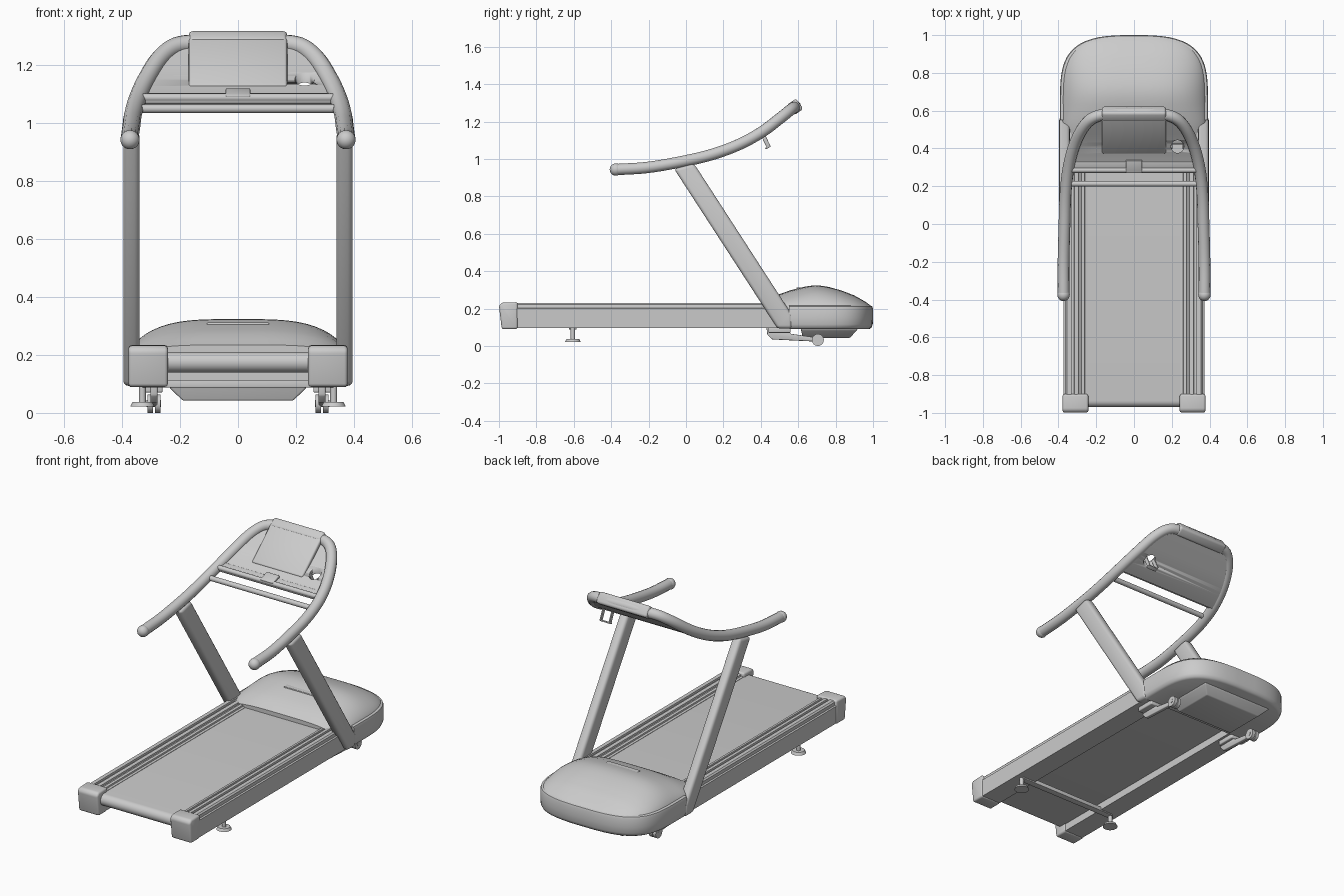
import bpy, bmesh, math
from mathutils import Matrix, Vector

cube = bpy.data.objects.get("Cube")
if cube:
    bpy.data.objects.remove(cube, do_unlink=True)

grey = bpy.data.materials.new("light_grey")
grey.use_nodes = True
grey.diffuse_color = (0.6, 0.6, 0.6, 1)
grey.node_tree.nodes["Principled BSDF"].inputs["Base Color"].default_value = (0.6, 0.6, 0.6, 1)


def finish(name, bm, angle=35):
    bmesh.ops.recalc_face_normals(bm, faces=bm.faces)
    mesh = bpy.data.meshes.new(name)
    bm.to_mesh(mesh)
    bm.free()
    mesh.materials.append(grey)
    ob = bpy.data.objects.new(name, mesh)
    bpy.context.collection.objects.link(ob)
    bpy.ops.object.select_all(action='DESELECT')
    ob.select_set(True)
    bpy.context.view_layer.objects.active = ob
    bpy.ops.object.shade_smooth_by_angle(angle=math.radians(angle))
    return ob


def round_edges(bm, width, segments=3):
    if width:
        bmesh.ops.bevel(bm, geom=bm.edges[:], offset=width, segments=segments,
                        profile=0.5, affect='EDGES', clamp_overlap=True)


def box(name, centre, size, bevel=0.0, tilt=0.0):
    bm = bmesh.new()
    bmesh.ops.create_cube(bm, size=1)
    bmesh.ops.scale(bm, vec=size, verts=bm.verts)
    round_edges(bm, bevel)
    bmesh.ops.transform(bm, verts=bm.verts, matrix=Matrix.Translation(centre)
                        @ Matrix.Rotation(math.radians(tilt), 4, 'X'))
    return finish(name, bm)


def loft(name, rings, bevel=0.0, angle=35):
    """Skin equal closed rings and cap both ends."""
    bm = bmesh.new()
    loops = [[bm.verts.new(p) for p in ring] for ring in rings]
    n = len(loops[0])
    for a, b in zip(loops, loops[1:]):
        for i in range(n):
            j = (i + 1) % n
            bm.faces.new((a[i], a[j], b[j], b[i]))
    bm.faces.new(loops[0])
    bm.faces.new(loops[-1])
    bmesh.ops.recalc_face_normals(bm, faces=bm.faces)
    round_edges(bm, bevel)
    return finish(name, bm, angle)


def prism(name, profile, axis, start, end, bevel=0.0):
    """Extrude a 2D profile along one axis."""
    place = {'x': lambda p, d: (d, p[0], p[1]),
             'y': lambda p, d: (p[0], d, p[1]),
             'z': lambda p, d: (p[0], p[1], d)}[axis]
    return loft(name, [[place(p, d) for p in profile] for d in (start, end)], bevel)


def rod(name, a, b, r, r2=None, sides=24, bevel=0.0):
    a, b = Vector(a), Vector(b)
    bm = bmesh.new()
    turn = (b - a).to_track_quat('Z', 'Y').to_matrix().to_4x4()
    bmesh.ops.create_cone(bm, cap_ends=True, segments=sides, radius1=r,
                          radius2=r2 or r, depth=(b - a).length,
                          matrix=Matrix.Translation((a + b) / 2) @ turn)
    return finish(name, bm)


def interp(points, t):
    for a, b in zip(points, points[1:]):
        if t <= b[0]:
            return a[1] + (b[1] - a[1]) * (t - a[0]) / (b[0] - a[0])
    return points[-1][1]


def spline(points, steps=6):
    """Smooth path through the points."""
    pts = [Vector(p) for p in points]
    pts = [2 * pts[0] - pts[1]] + pts + [2 * pts[-1] - pts[-2]]
    out = []
    for p0, p1, p2, p3 in zip(pts, pts[1:], pts[2:], pts[3:]):
        for k in range(steps):
            t = k / steps
            out.append(0.5 * (2 * p1 + (p2 - p0) * t + (2 * p0 - 5 * p1 + 4 * p2 - p3) * t * t
                              + (3 * p1 - p0 - 3 * p2 + p3) * t ** 3))
    return out + [pts[-2]]


# Running belt wrapped round the rear roller
arc = [math.radians(90 + 180 * i / 12) for i in range(13)]
belt = [(0.6, 0.21)] + [(-0.935 + 0.035 * math.cos(a), 0.175 + 0.035 * math.sin(a)) for a in arc]
prism("running_belt", belt + [(0.6, 0.14)], 'x', -0.246, 0.246)

# Side rails with grooved foot boards, end caps, posts, feet and wheels
rail = [(0.246, 0.095), (0.372, 0.095), (0.374, 0.2), (0.366, 0.204), (0.364, 0.222),
        (0.356, 0.23), (0.332, 0.23), (0.33, 0.22), (0.318, 0.22), (0.316, 0.229),
        (0.294, 0.227), (0.292, 0.217), (0.28, 0.217), (0.278, 0.224), (0.262, 0.222),
        (0.26, 0.214), (0.246, 0.212)]
post = [(-0.064, 0.947), (0.043, 0.975), (0.567, 0.166), (0.567, 0.093), (0.49, 0.093)]
arm = [(0.43, 0.1), (0.435, 0.06), (0.46, 0.035), (0.66, 0.025), (0.7, 0.025),
       (0.7, 0.045), (0.65, 0.052), (0.56, 0.065), (0.54, 0.1)]
cap = [(-0.985, 0.09), (-0.9, 0.09), (-0.9, 0.234), (-0.985, 0.232), (-1.0, 0.215)]
for side, s in (("left", 1), ("right", -1)):
    prism(side + "_rail", [(s * x, z) for x, z in rail], 'y', -0.93, 0.6)
    prism(side + "_end_cap", cap, 'x', s * 0.242, s * 0.378, 0.012)
    prism(side + "_post", post, 'x', s * 0.34, s * 0.396, 0.018)
    prism(side + "_wheel_arm", arm, 'x', s * 0.278, s * 0.302, 0.005)
    box(side + "_wheel_mount", (s * 0.3, 0.5, 0.085), (0.08, 0.12, 0.03), 0.006)
    rod(side + "_axle", (s * 0.265, 0.705, 0.032), (s * 0.315, 0.705, 0.032), 0.012)
    for label, x in (("inner", 0.277), ("outer", 0.303)):
        rod(f"{side}_{label}_wheel", (s * (x - 0.01), 0.705, 0.032),
            (s * (x + 0.01), 0.705, 0.032), 0.032)
    rod(side + "_foot_stem", (s * 0.33, -0.605, 0.03), (s * 0.33, -0.605, 0.11), 0.012)
    rod(side + "_foot_pad", (s * 0.33, -0.605, 0.022), (s * 0.33, -0.605, 0.038), 0.042, 0.034)
box("foot_crossbar", (0, -0.605, 0.1), (0.66, 0.04, 0.025), 0.003)


# Motor cover: base band, domed hood and lower pan
def half_width(y):
    t = max(0, (y - 0.6) / 0.4)
    return 0.392 * max(0, 1 - t ** 4) ** (1 / 3)


stations = [0.55, 0.6] + [0.6 + 0.4 * math.sin(math.pi / 2 * i / 20) for i in range(1, 20)] + [0.9996]
edge = [(half_width(y), y) for y in stations]
outline = edge + [(-x, y) for x, y in reversed(edge)]
levels = [(0.95, 0.09), (0.98, 0.098), (0.997, 0.115), (1, 0.15), (1, 0.2), (0.99, 0.212), (0.97, 0.216)]
loft("motor_base", [[(x * k, 0.6 + (y - 0.6) * k, z) for x, y in outline] for k, z in levels], angle=40)

ridge = [(0.42, 0.235), (0.49, 0.274), (0.56, 0.298), (0.64, 0.318), (0.69, 0.325), (0.75, 0.319),
         (0.83, 0.297), (0.9, 0.27), (0.96, 0.236), (0.99, 0.214)]
rings = []
for y in [0.42, 0.455, 0.49, 0.525, 0.56, 0.6] + [0.6 + 0.39 * math.sin(math.pi / 2 * i / 18) for i in range(1, 19)]:
    w = (half_width(y) if y < 0.97 else half_width(y + 0.004)) - 0.014
    w = min(w, 0.345 + max(0, y - 0.42) * 0.3)
    h = interp(ridge, y) - 0.208
    us = [math.sin(math.pi / 2 * (i / 14 - 1)) for i in range(29)]
    ring = [(w * u, y, 0.208 + h * max(0, 1 - abs(u) ** 3.6) ** 0.75) for u in us]
    rings.append(ring + [(w, y, 0.2), (-w, y, 0.2)])
loft("motor_hood", rings, angle=45)
box("hood_handle_recess", (0, 0.615, 0.295), (0.215, 0.05, 0.034), 0.004)

pan = [(0.24, 0.61, 0.92, 0.1), (0.235, 0.615, 0.915, 0.085), (0.19, 0.625, 0.875, 0.042)]
loft("motor_pan", [[(-x, a, z), (x, a, z), (x, b, z), (-x, b, z)] for x, a, b, z in pan], 0.006)

# Handrail swept from one grip over the console to the other
half = [(0.373, -0.375, 0.943), (0.373, -0.2, 0.955), (0.368, 0, 0.99), (0.363, 0.15, 1.027),
        (0.348, 0.29, 1.08), (0.318, 0.41, 1.147), (0.27, 0.51, 1.223), (0.21, 0.565, 1.267),
        (0.12, 0.583, 1.276), (0, 0.585, 1.279)]
path = spline(half + [(-x, y, z) for x, y, z in reversed(half[:-1])])
curve = bpy.data.curves.new("handrail", 'CURVE')
curve.dimensions = '3D'
curve.bevel_depth = 0.031
curve.bevel_resolution = 5
curve.use_fill_caps = True
line = curve.splines.new('POLY')
line.points.add(len(path) - 1)
for point, p in zip(line.points, path):
    point.co = (*p, 1)
line.use_smooth = True
curve.materials.append(grey)
bpy.context.collection.objects.link(bpy.data.objects.new("handrail", curve))
for side, p in (("left", path[0]), ("right", path[-1])):
    bm = bmesh.new()
    bmesh.ops.create_uvsphere(bm, u_segments=24, v_segments=14, radius=0.033,
                              matrix=Matrix.Translation(p))
    finish(side + "_grip_end", bm)

# Console panel following the rail, with a cup hole
rings = []
for p in path[:len(path) // 2]:
    if p.y > 0.285 and p.x > 0.1:
        rings.append([(-p.x, p.y, p.z + 0.004), (p.x, p.y, p.z + 0.004),
                      (p.x, p.y + 0.012, p.z - 0.022), (-p.x, p.y + 0.012, p.z - 0.022)])
panel = loft("console_panel", rings)
cutter = rod("cup_hole_cutter", (0.23, 0.41, 1.0), (0.23, 0.41, 1.3), 0.034)
cutter.hide_render = True
cutter.hide_viewport = True
cut = panel.modifiers.new("cup_hole", 'BOOLEAN')
cut.operation = 'DIFFERENCE'
cut.object = cutter
cut.solver = 'EXACT'

# Screen, its wrapped top edge, tray lip, clip, crossbar and cup bracket
box("screen", (0, 0.472, 1.203), (0.34, 0.25, 0.03), 0.01, 42)
box("screen_top_wrap", (0, 0.583, 1.278), (0.34, 0.06, 0.068), 0.014, 35)
box("console_tray", (0, 0.305, 1.085), (0.66, 0.06, 0.024), 0.008, 20)
rod("tray_lip", (-0.33, 0.285, 1.088), (0.33, 0.285, 1.088), 0.014)
box("tray_clip", (0, 0.305, 1.1), (0.085, 0.07, 0.02), 0.004, 20)
rod("grab_bar", (-0.355, 0.213, 1.05), (0.355, 0.213, 1.05), 0.015)
for x in (0.2, 0.26):
    box("cup_bracket_strap", (x, 0.425, 1.1), (0.008, 0.022, 0.085), 0.002, 25)
box("cup_bracket_base", (0.23, 0.435, 1.06), (0.066, 0.024, 0.008), 0.002, 25)
